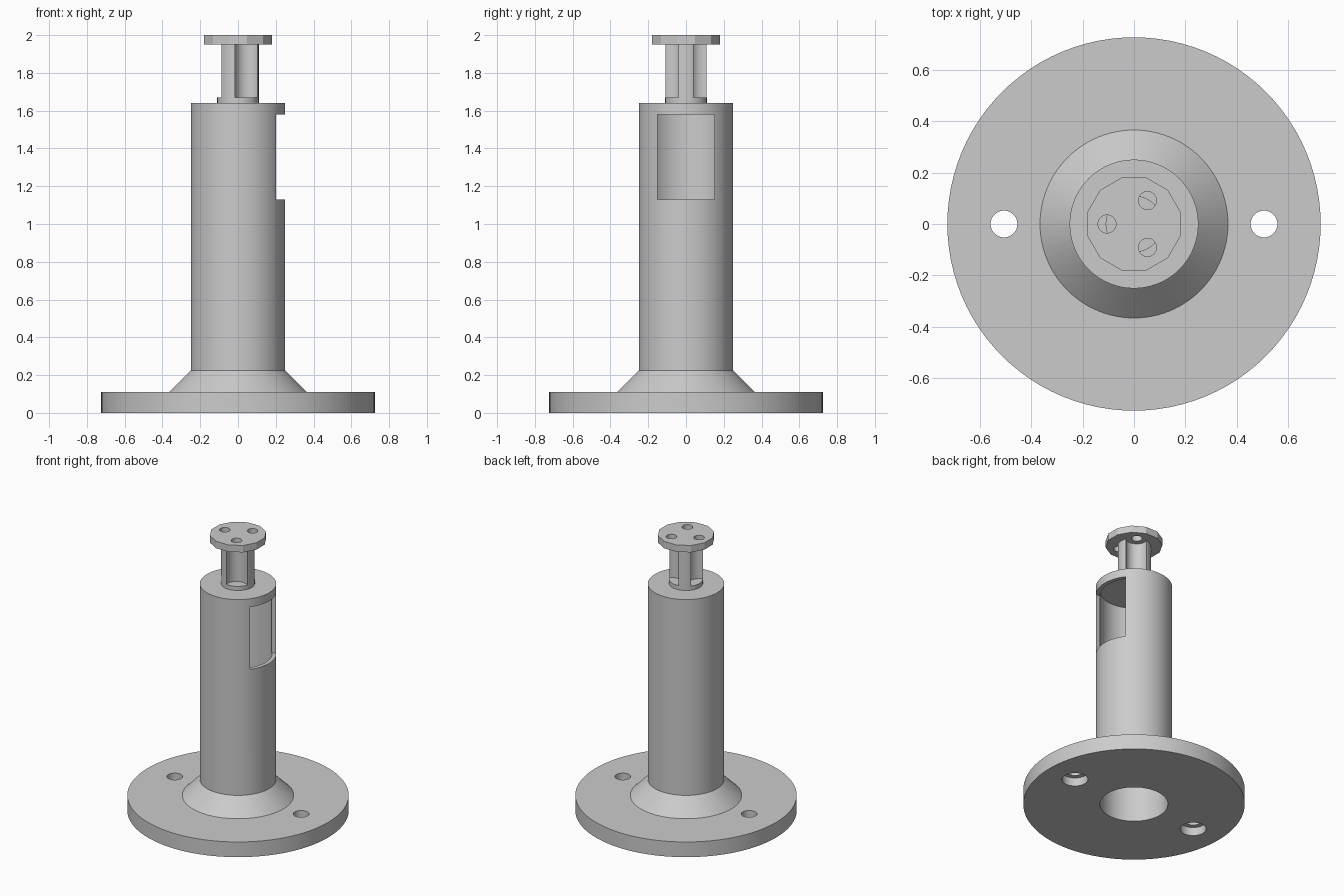
import bpy
import math
from mathutils import Matrix, Vector

if "Cube" in bpy.data.objects:
    bpy.data.objects.remove(bpy.data.objects["Cube"], do_unlink=True)

grey = bpy.data.materials.new("plain_grey")
grey.use_nodes = True
grey.diffuse_color = (0.6, 0.6, 0.6, 1)
grey.node_tree.nodes["Principled BSDF"].inputs["Base Color"].default_value = (0.6, 0.6, 0.6, 1)


def finish(obj, name):
    obj.name = name
    obj.data.materials.clear()
    obj.data.materials.append(grey)
    return obj


def cylinder(name, radius, bottom, top, x=0, y=0, sides=64, turn=0):
    bpy.ops.mesh.primitive_cylinder_add(
        vertices=sides, radius=radius, depth=top - bottom,
        location=(x, y, (bottom + top) / 2), rotation=(0, 0, turn))
    return finish(bpy.context.object, name)


def lathe(name, profile, sides=96):
    """Revolve a closed (radius, height) outline around the z axis."""
    verts, faces, n = [], [], len(profile)
    for i in range(sides):
        turn = Matrix.Rotation(2 * math.pi * i / sides, 3, "Z")
        verts += [turn @ Vector((r, 0, z)) for r, z in profile]
        j = (i + 1) % sides
        faces += [(i * n + k, j * n + k, j * n + (k + 1) % n, i * n + (k + 1) % n)
                  for k in range(n)]
    mesh = bpy.data.meshes.new(name)
    mesh.from_pydata(verts, [], faces)
    obj = bpy.data.objects.new(name, mesh)
    bpy.context.collection.objects.link(obj)
    return finish(obj, name)


def cut(target, cutters):
    bpy.context.view_layer.objects.active = target
    for cutter in cutters:
        mod = target.modifiers.new("cut", "BOOLEAN")
        mod.operation = "DIFFERENCE"
        mod.solver = "EXACT"
        mod.object = cutter
        bpy.ops.object.modifier_apply(modifier=mod.name)
        bpy.data.objects.remove(cutter, do_unlink=True)


def smooth(obj):
    bpy.ops.object.select_all(action="DESELECT")
    obj.select_set(True)
    bpy.context.view_layer.objects.active = obj
    bpy.ops.object.shade_smooth_by_angle(angle=math.radians(25))


# Flange, flared collar and hollow tube
BORE = 0.222
body = lathe("flanged_tube", [(BORE, 0), (0.725, 0), (0.725, 0.11), (0.365, 0.11),
                              (0.25, 0.225), (0.25, 1.62), (BORE, 1.62)])

# Mounting holes, counterbored from underneath
for x in (-0.505, 0.505):
    cut(body, [cylinder("hole_cutter", 0.052, -0.1, 0.2, x, sides=40),
               cylinder("bore_cutter", 0.085, -0.1, 0.06, x, sides=40)])

# Window on the side of the tube
bpy.ops.mesh.primitive_cube_add(size=1, location=(0.3, 0, 1.355))
window = finish(bpy.context.object, "window_cutter")
window.scale = (0.4, 0.3, 0.45)
cut(body, [window])
smooth(body)

# Closed end of the tube
smooth(cylinder("tube_cap", 0.25, 1.61, 1.64, sides=96))

# Fluted neck and top plate, with three screw channels
neck = cylinder("fluted_neck", 0.11, 1.63, 1.955)
plate = cylinder("top_plate", 0.18 / math.cos(math.pi / 12), 1.95, 2.0,
                 sides=12, turn=math.pi / 12)
for degrees in (60, 180, 300):
    x = 0.105 * math.cos(math.radians(degrees))
    y = 0.105 * math.sin(math.radians(degrees))
    cut(neck, [cylinder("channel_cutter", 0.071, 1.67, 2.1, x, y, sides=48)])
    cut(plate, [cylinder("screw_cutter", 0.035, 1.9, 2.1, x, y, sides=32)])
smooth(neck)
smooth(plate)
